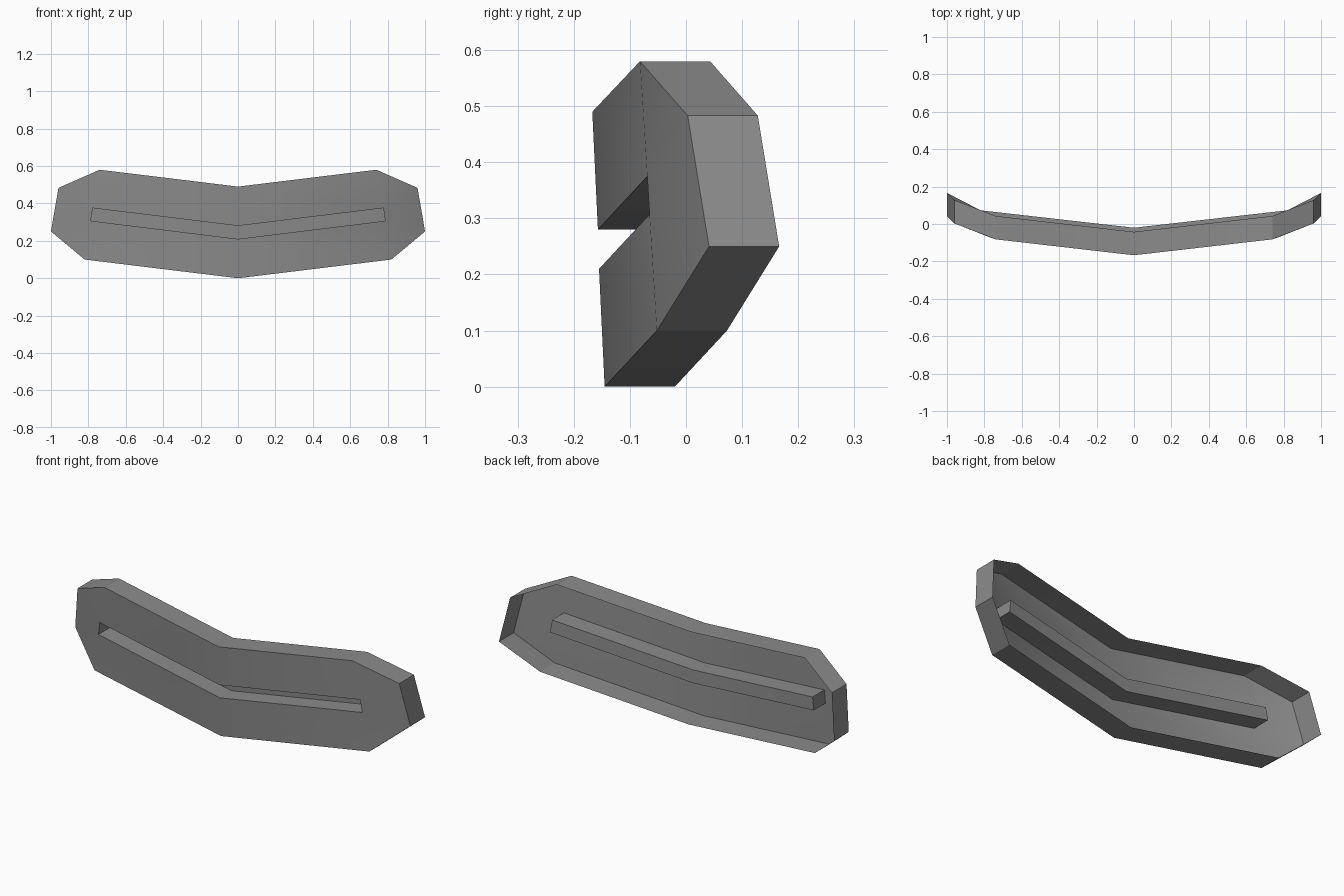
import bpy, bmesh

cube = bpy.data.objects.get("Cube")
if cube:
    bpy.data.objects.remove(cube)

grey = bpy.data.materials.new("mid_grey")
grey.use_nodes = True
colour = (0.26, 0.26, 0.26, 1)
grey.diffuse_color = colour
grey.node_tree.nodes["Principled BSDF"].inputs["Base Color"].default_value = colour

RIM_DEPTH, SLOT_DEPTH = 0.125, 0.1

# Half outlines of the swept front panel and of its slot, top centre to bottom centre
rim = [(0, -0.167, 0.49), (0.74, -0.082, 0.58), (0.96, 0.003, 0.483),
       (1, 0.041, 0.25), (0.82, -0.052, 0.1), (0, -0.145, 0)]
slot = [(0, -0.157, 0.28), (0.777, -0.069, 0.375),
        (0.787, -0.065, 0.307), (0, -0.155, 0.21)]


def ring(bm, points, depth=0):
    return [bm.verts.new((x, y + depth, z)) for x, y, z in points]


def walls(bm, front, back):
    for i in range(len(front) - 1):
        bm.faces.new((front[i], back[i], back[i + 1], front[i + 1]))


def build(name, bm):
    # Mirror the half shell and weld it down the centre
    copy = bmesh.ops.duplicate(bm, geom=bm.verts[:] + bm.edges[:] + bm.faces[:])["geom"]
    for v in copy:
        if isinstance(v, bmesh.types.BMVert):
            v.co.x = -v.co.x
    bmesh.ops.reverse_faces(bm, faces=[f for f in copy if isinstance(f, bmesh.types.BMFace)])
    bmesh.ops.remove_doubles(bm, verts=bm.verts[:], dist=0.0001)
    mesh = bpy.data.meshes.new(name)
    bm.to_mesh(mesh)
    bm.free()
    mesh.materials.append(grey)
    obj = bpy.data.objects.new(name, mesh)
    bpy.context.collection.objects.link(obj)
    bpy.ops.object.select_all(action="DESELECT")
    obj.select_set(True)
    bpy.context.view_layer.objects.active = obj
    bpy.ops.object.shade_smooth_by_angle(angle=0.4)


bm = bmesh.new()
r, s = ring(bm, rim), ring(bm, slot)

# Front panel around the slot
for face in ((r[0], s[0], s[1], r[1]), (r[1], s[1], r[2]), (r[2], s[1], s[2], r[3]),
             (r[3], s[2], r[4]), (r[4], s[2], s[3], r[5])):
    bm.faces.new(face)

# Outer rim, open at the back
walls(bm, r, ring(bm, rim, RIM_DEPTH))

# Slot pocket with a closed floor
floor = ring(bm, slot, SLOT_DEPTH)
walls(bm, floor, s)
bm.faces.new(floor[::-1])

build("slotted_panel", bm)
